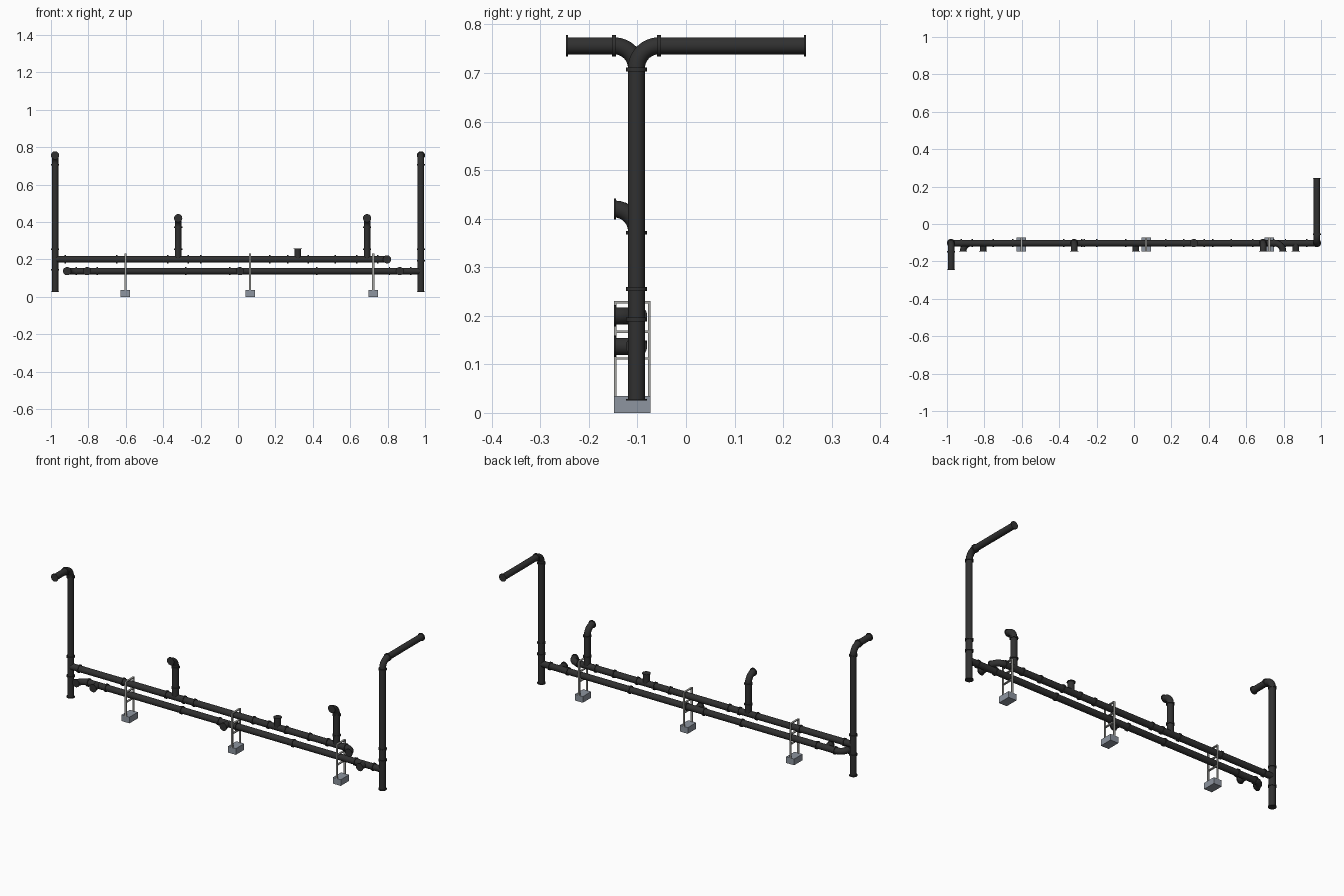
import bpy, bmesh, math
from mathutils import Vector

if "Cube" in bpy.data.objects:
    bpy.data.objects.remove(bpy.data.objects["Cube"])

Y, R, RF, BEND = -0.102, 0.0175, 0.022, 0.046   # pipe axis y, pipe/flange/bend radii
ZU, ZL, XE = 0.20, 0.137, 0.978                 # upper run, lower run, end risers
T = 0.055                                       # half length of a tee


def material(name, col):
    m = bpy.data.materials.new(name)
    m.diffuse_color = (*col, 1)
    m.use_nodes = True
    m.node_tree.nodes["Principled BSDF"].inputs["Base Color"].default_value = m.diffuse_color
    return m


DARK = material("dark_pipe", (0.03, 0.03, 0.03))
STEEL = material("steel_frame", (0.38, 0.38, 0.36))
BLOCK = material("base_grey", (0.27, 0.30, 0.35))


def finish(bm, name, mat, smooth=True):
    bmesh.ops.recalc_face_normals(bm, faces=bm.faces)
    me = bpy.data.meshes.new(name)
    bm.to_mesh(me)
    bm.free()
    me.materials.append(mat)
    ob = bpy.data.objects.new(name, me)
    bpy.context.collection.objects.link(ob)
    if smooth:
        bpy.ops.object.select_all(action='DESELECT')
        ob.select_set(True)
        bpy.context.view_layer.objects.active = ob
        bpy.ops.object.shade_smooth_by_angle(angle=math.radians(40))
    return ob


def sweep(name, pts, r=R, n=24):
    """Capped round tube along a planar path, corners bent with radius BEND."""
    pts = [Vector(p) for p in pts]
    path = [(pts[0], (pts[1] - pts[0]).normalized())]
    for a, b, c in zip(pts, pts[1:], pts[2:]):
        d, e = (b - a).normalized(), (c - b).normalized()
        centre = b - d * BEND + e * BEND
        for i in range(9):
            t = math.pi / 2 * i / 8
            path.append((centre - e * BEND * math.cos(t) + d * BEND * math.sin(t),
                         d * math.cos(t) + e * math.sin(t)))
    end = (pts[-1] - pts[-2]).normalized()
    if (path[-1][0] - pts[-1]).length > 1e-4:
        path.append((pts[-1], end))
    side = path[0][1].cross(end)
    side = side.normalized() if side.length > 0.1 else path[0][1].orthogonal().normalized()
    bm = bmesh.new()
    rings = []
    for p, d in path:
        u = d.cross(side)
        rings.append([bm.verts.new(p + r * (side * math.cos(k * math.tau / n) + u * math.sin(k * math.tau / n)))
                      for k in range(n)])
    for a, b in zip(rings, rings[1:]):
        for k in range(n):
            bm.faces.new((a[k], a[(k + 1) % n], b[(k + 1) % n], b[k]))
    bm.faces.new(rings[0])
    bm.faces.new(rings[-1])
    return finish(bm, name, DARK)


def flange(p, axis, w=0.008):
    d = Vector([(1, 0, 0), (0, 1, 0), (0, 0, 1)]["xyz".index(axis)]) * w / 2
    sweep("flange", [Vector(p) - d, Vector(p) + d], RF)


def box(name, centre, size, mat):
    bm = bmesh.new()
    bmesh.ops.create_cube(bm, size=1)
    for v in bm.verts:
        v.co = Vector([v.co[i] * size[i] + centre[i] for i in range(3)])
    finish(bm, name, mat, False)


# End risers, bent toward the front on the left and the back on the right
for x, s, zs, name in ((-XE, -1, (ZU + T, ZU - T), "left_riser"),
                       (XE, 1, (0.255, ZL + T), "right_riser")):
    sweep(name, [(x, Y, 0.025), (x, Y, 0.756), (x, s * 0.247, 0.756)])
    flange((x, Y, 0.027), 'z', 0.004)
    flange((x, s * 0.245, 0.756), 'y', 0.004)
    flange((x, Y + s * BEND, 0.756), 'y')
    for z in zs + (0.756 - BEND + 0.002 - 0.005,):
        flange((x, Y, z), 'z')

# Horizontal runs, each ending in an elbow toward the front
YE = -0.148
sweep("upper_run", [(-XE, Y, ZU), (0.797, Y, ZU), (0.797, YE, ZU)])
sweep("lower_run", [(XE, Y, ZL), (-0.914, Y, ZL), (-0.914, YE, ZL)])
for x in (-XE + T, -0.647, -0.32 - T, -0.32 + T, -0.2, 0.17, 0.32 - T, 0.32 + T,
          0.52, 0.69 - T, 0.747):
    flange((x, Y, ZU), 'x')
for x in (-0.865, -0.807 + T, -0.28, 0.01 - T, 0.01 + T, 0.42, 0.865 - T, XE - T):
    flange((x, Y, ZL), 'x')
for x, z in ((0.797, ZU), (-0.914, ZL)):
    flange((x, YE + 0.002, z), 'y', 0.004)

# Front outlets on the lower run
for x in (-0.807, 0.01, 0.865):
    sweep("front_outlet", [(x, Y, ZL), (x, YE, ZL)])
    flange((x, YE + 0.002, ZL), 'y', 0.004)

# Upright branches with bent tops, and a short upright stub
for x in (-0.32, 0.69):
    sweep("branch", [(x, Y, ZU), (x, Y, 0.42), (x, YE, 0.42)])
    flange((x, Y, ZU + T), 'z')
    flange((x, Y, 0.371), 'z')
    flange((x, YE + 0.002, 0.42), 'y', 0.004)
sweep("top_stub", [(0.32, Y, ZU), (0.32, Y, 0.259)])
flange((0.32, Y, 0.257), 'z', 0.004)

# Ladder-like supports on blocks
for x in (-0.602, 0.065, 0.723):
    box("support_base", (x, -0.1105, 0.0175), (0.05, 0.075, 0.035), BLOCK)
    for y in (-0.1455, -0.0755):
        box("support_post", (x, y, 0.13), (0.011, 0.005, 0.2), STEEL)
    for z in (0.2275, 0.167, 0.112):
        box("support_bar", (x, -0.1105, z), (0.011, 0.066, 0.005), STEEL)
